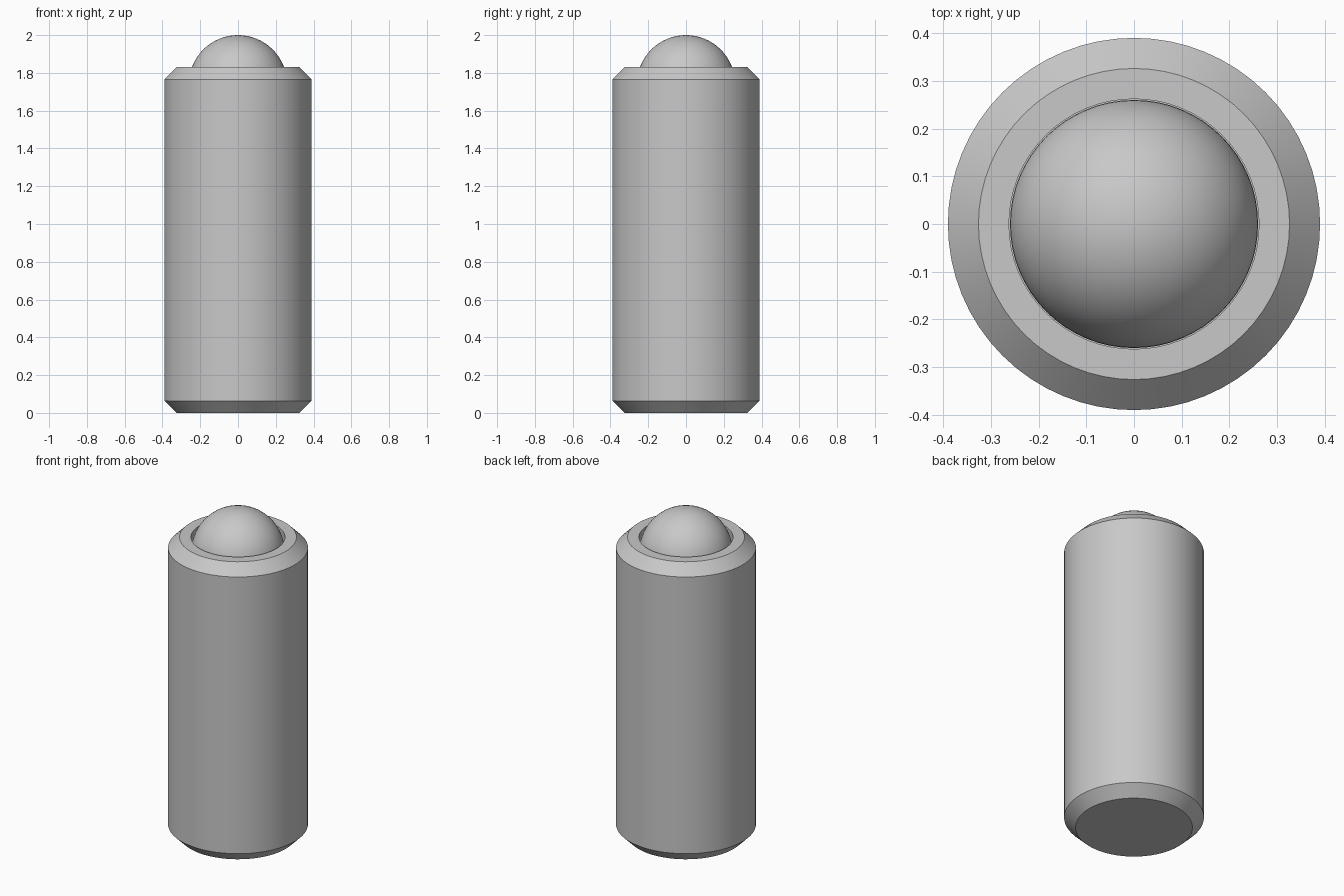
import bpy
import bmesh
import math

cube = bpy.data.objects.get("Cube")
if cube:
    bpy.data.objects.remove(cube, do_unlink=True)

SEGMENTS = 64
BODY_R, END_R, BORE_R = 0.39, 0.326, 0.262
BODY_TOP, CHAMFER = 1.83, 0.064
BALL_R = 0.26

steel = bpy.data.materials.new("steel grey")
steel.use_nodes = True
colour = (0.58, 0.58, 0.58, 1)
steel.diffuse_color = colour
steel.node_tree.nodes["Principled BSDF"].inputs["Base Color"].default_value = colour


def add_object(name, bm):
    """Turn a bmesh into a smooth object with sharp edges kept."""
    bmesh.ops.recalc_face_normals(bm, faces=bm.faces)
    mesh = bpy.data.meshes.new(name)
    bm.to_mesh(mesh)
    bm.free()
    mesh.materials.append(steel)
    obj = bpy.data.objects.new(name, mesh)
    bpy.context.collection.objects.link(obj)
    bpy.ops.object.select_all(action='DESELECT')
    obj.select_set(True)
    bpy.context.view_layer.objects.active = obj
    bpy.ops.object.shade_smooth_by_angle(angle=math.radians(30))
    return obj


# Chamfered sleeve with a blind bore, lathed from a profile
profile = [
    (END_R, 0),
    (BODY_R, CHAMFER),
    (BODY_R, BODY_TOP - CHAMFER),
    (END_R, BODY_TOP),
    (BORE_R, BODY_TOP),
    (BORE_R, BODY_TOP - 0.4),
]
bm = bmesh.new()
rings = []
for r, z in profile:
    ring = []
    for i in range(SEGMENTS):
        a = math.tau * i / SEGMENTS
        ring.append(bm.verts.new((r * math.cos(a), r * math.sin(a), z)))
    rings.append(ring)
for low, high in zip(rings, rings[1:]):
    for i in range(SEGMENTS):
        j = (i + 1) % SEGMENTS
        bm.faces.new((low[i], low[j], high[j], high[i]))
# Flat base and bore floor
bm.faces.new(rings[0])
bm.faces.new(rings[-1])
add_object("plunger_body", bm)

# Ball seated in the bore
bm = bmesh.new()
bmesh.ops.create_uvsphere(bm, u_segments=SEGMENTS, v_segments=32, radius=BALL_R)
bmesh.ops.translate(bm, verts=bm.verts, vec=(0, 0, 2 - BALL_R))
add_object("ball_tip", bm)
